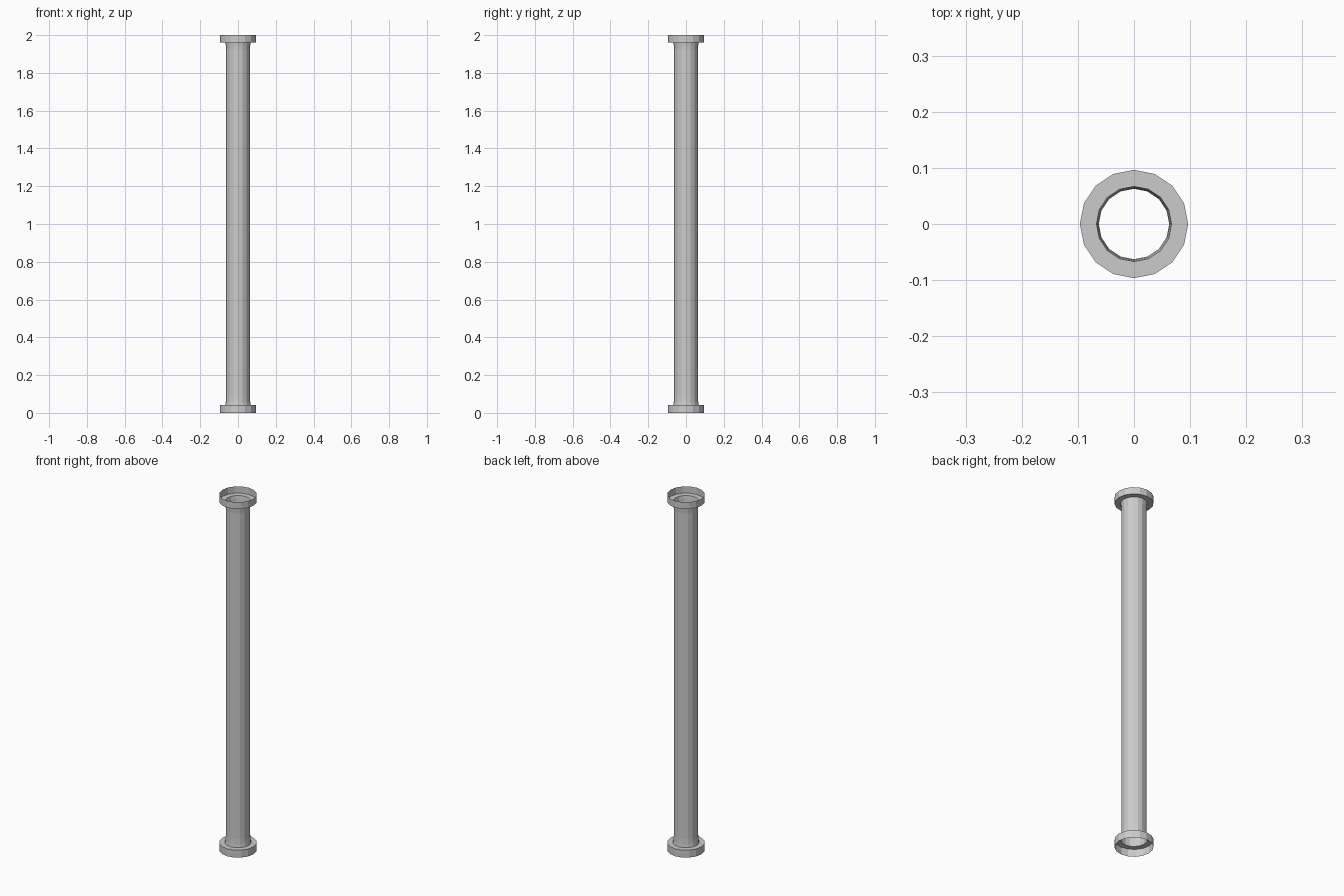
import bpy, bmesh, math

if "Cube" in bpy.data.objects:
    bpy.data.objects.remove(bpy.data.objects["Cube"])

SIDES = 16


def revolve(name, profile):
    """Thin open surface of revolution from (radius, z) points."""
    bm = bmesh.new()
    rings = []
    for r, z in profile:
        rings.append([bm.verts.new((r * math.cos(2 * math.pi * i / SIDES),
                                    r * math.sin(2 * math.pi * i / SIDES), z))
                      for i in range(SIDES)])
    for low, high in zip(rings, rings[1:]):
        for i in range(SIDES):
            j = (i + 1) % SIDES
            bm.faces.new((low[i], low[j], high[j], high[i]))
    mesh = bpy.data.meshes.new(name)
    bm.to_mesh(mesh)
    bm.free()
    obj = bpy.data.objects.new(name, mesh)
    bpy.context.collection.objects.link(obj)
    return obj


FLANGE_R, COLLAR_R, PIPE_R = 0.0965, 0.067, 0.0628
LOW, HIGH = 0.042, 1.962

# Pipe wall, flaring slightly where it meets each flange
revolve("pipe", [(COLLAR_R, LOW), (0.0645, 0.06), (PIPE_R, 0.09),
                 (PIPE_R, 1.92), (0.0645, 1.944), (COLLAR_R, HIGH)])

# Open cup-shaped flanges: rim wall plus shoulder ring
revolve("bottom_flange", [(FLANGE_R, 0), (FLANGE_R, LOW), (COLLAR_R, LOW)])
revolve("top_flange", [(COLLAR_R, HIGH), (FLANGE_R, HIGH), (FLANGE_R, 2)])
